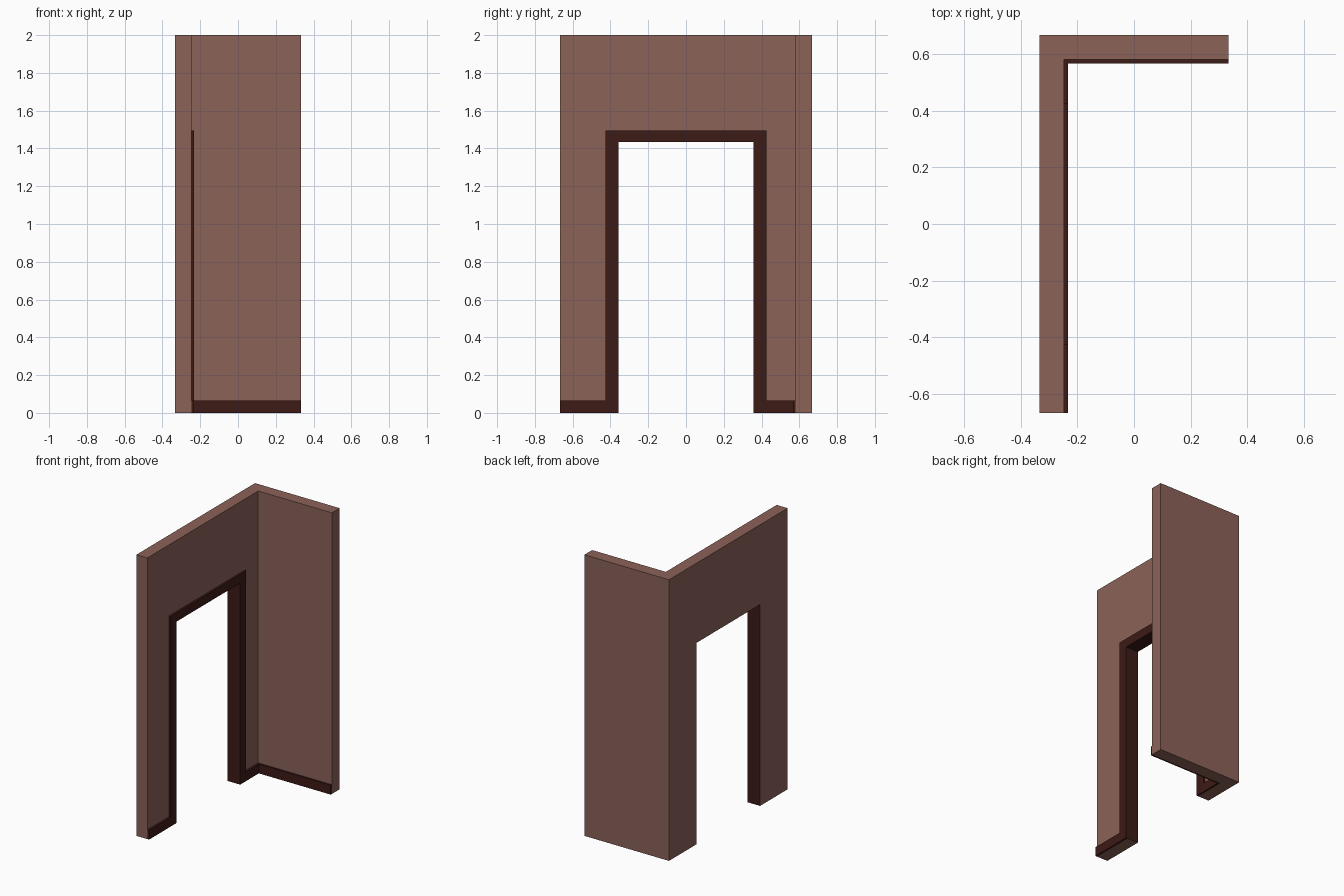
import bpy, bmesh
from mathutils import Vector

if "Cube" in bpy.data.objects:
    bpy.data.objects.remove(bpy.data.objects["Cube"])

# Overall sizes
X, Y, H = 0.333, 0.667, 2.0      # half width, half depth, height
WX, WY = -0.247, 0.58            # inner wall faces
TX, TY = -0.233, 0.567           # trim faces
DOOR, DOOR_H = 0.357, 1.433      # half opening width, opening height
CASE, CASE_H = 0.425, 1.495      # outer edge of the door casing
BASE = 0.066                     # skirting height


def material(name, color):
    m = bpy.data.materials.new(name)
    m.diffuse_color = (*color, 1)
    m.use_nodes = True
    m.node_tree.nodes["Principled BSDF"].inputs["Base Color"].default_value = m.diffuse_color
    return m


def prism(name, points, offset, mat):
    """Extrude a closed flat outline by an offset vector."""
    bm = bmesh.new()
    face = bm.faces.new([bm.verts.new(p) for p in points])
    ext = bmesh.ops.extrude_face_region(bm, geom=[face])
    verts = [v for v in ext["geom"] if isinstance(v, bmesh.types.BMVert)]
    bmesh.ops.translate(bm, verts=verts, vec=Vector(offset))
    bmesh.ops.recalc_face_normals(bm, faces=bm.faces)
    mesh = bpy.data.meshes.new(name)
    bm.to_mesh(mesh)
    bm.free()
    mesh.materials.append(mat)
    ob = bpy.data.objects.new(name, mesh)
    bpy.context.collection.objects.link(ob)
    return ob


plaster = material("plaster", (0.258, 0.122, 0.098))
dark_wood = material("dark_wood", (0.045, 0.0105, 0.008))

# L-shaped wall
plan = [(-X, -Y), (WX, -Y), (WX, WY), (X, WY), (X, Y), (-X, Y)]
wall = prism("corner_wall", [(x, y, 0) for x, y in plan], (0, 0, H), plaster)

# Doorway cut, leaving dark jamb faces
cutter = prism("doorway_cutter",
               [(-0.5, -DOOR, -0.2), (-0.5, DOOR, -0.2),
                (-0.5, DOOR, DOOR_H), (-0.5, -DOOR, DOOR_H)],
               (0.5, 0, 0), dark_wood)
cutter.hide_render = True
cutter.hide_set(True)
cut = wall.modifiers.new("doorway", "BOOLEAN")
cut.operation = "DIFFERENCE"
cut.solver = "EXACT"
cut.material_mode = "TRANSFER"
cut.object = cutter

# Door casing and skirting in one outline on the long wall
outline = [(-Y, 0), (-DOOR, 0), (-DOOR, DOOR_H), (DOOR, DOOR_H), (DOOR, 0),
           (TY, 0), (TY, BASE), (CASE, BASE), (CASE, CASE_H),
           (-CASE, CASE_H), (-CASE, BASE), (-Y, BASE)]
prism("door_casing_and_skirting", [(WX, y, z) for y, z in outline],
      (TX - WX, 0, 0), dark_wood)

# Skirting on the short wall
prism("short_wall_skirting",
      [(WX, TY, 0), (X, TY, 0), (X, WY, 0), (WX, WY, 0)],
      (0, 0, BASE), dark_wood)
